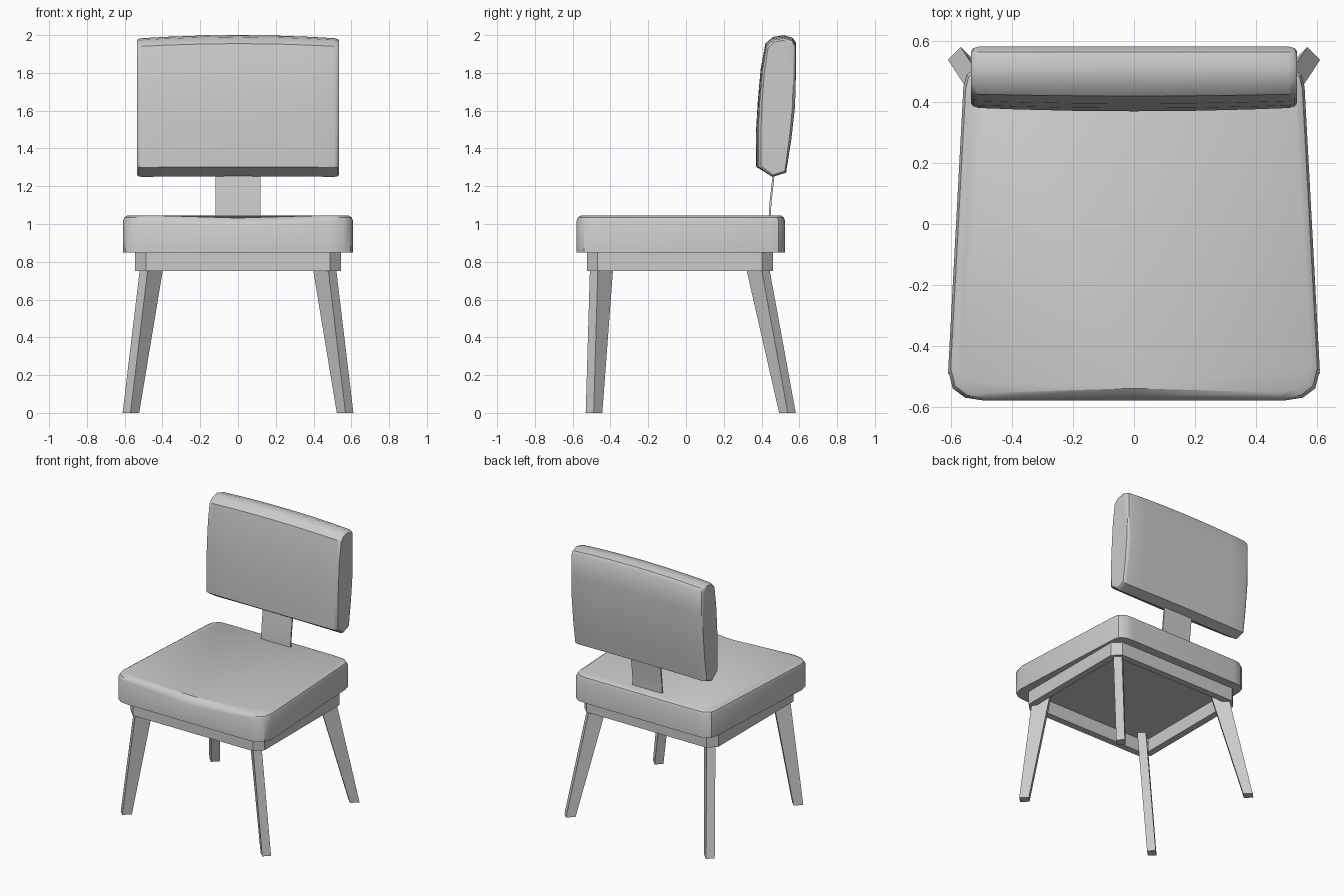
import bpy
import math

cube = bpy.data.objects.get("Cube")
if cube:
    bpy.data.objects.remove(cube, do_unlink=True)

grey = bpy.data.materials.new("plain_grey")
grey.use_nodes = True
colour = (0.6, 0.6, 0.6, 1)
grey.diffuse_color = colour
grey.node_tree.nodes["Principled BSDF"].inputs["Base Color"].default_value = colour


def make(name, verts, faces, smooth=None):
    """Mesh object with consistent outward normals."""
    mesh = bpy.data.meshes.new(name)
    mesh.from_pydata(verts, [], faces)
    mesh.materials.append(grey)
    obj = bpy.data.objects.new(name, mesh)
    bpy.context.collection.objects.link(obj)
    bpy.ops.object.select_all(action="DESELECT")
    obj.select_set(True)
    bpy.context.view_layer.objects.active = obj
    bpy.ops.object.mode_set(mode="EDIT")
    bpy.ops.mesh.select_all(action="SELECT")
    bpy.ops.mesh.normals_make_consistent(inside=False)
    bpy.ops.object.mode_set(mode="OBJECT")
    if smooth:
        bpy.ops.object.shade_smooth_by_angle(angle=math.radians(smooth))
    return obj


def loft(name, rings, closed=False, smooth=None):
    """Bridge equal rings; cap the ends, or join last to first when closed."""
    n, count = len(rings[0]), len(rings)
    verts = [p for ring in rings for p in ring]
    faces = []
    for r in range(count if closed else count - 1):
        a, b = r * n, (r + 1) % count * n
        for i in range(n):
            j = (i + 1) % n
            faces.append((a + i, a + j, b + j, b + i))
    if not closed:
        faces += [tuple(range(n)), tuple(range((count - 1) * n, count * n))]
    return make(name, verts, faces, smooth)


# Seat cushion: tapered outline, rounded corners, drooping front lip
half = [(0.49, -0.58), (0.555, -0.57), (0.595, -0.54), (0.61, -0.48),
        (0.56, 0.45), (0.55, 0.49), (0.51, 0.52), (0.45, 0.525)]
outline = [(0, -0.58)] + half + [(-x, y) for x, y in reversed(half)]


def seat_ring(z, inset, lip_z, lip_inset):
    ring = []
    for i, (x, y) in enumerate(outline):
        d = lip_inset if i == 0 else inset
        ring.append((x * (1 - d / 0.6), y * (1 - d / 0.57), lip_z if i == 0 else z))
    return ring


loft("seat_cushion", [seat_ring(0.85, 0, 0.85, 0), seat_ring(1.015, 0, 0.98, 0),
                      seat_ring(1.035, 0.008, 1.01, 0.015),
                      seat_ring(1.046, 0.026, 1.032, 0.04)], smooth=35)

# Apron: rectangular frame with cut corners
def apron_ring(x, y0, y1, c, z):
    return [(x, y0 + c, z), (x, y1 - c, z), (x - c, y1, z), (c - x, y1, z),
            (-x, y1 - c, z), (-x, y0 + c, z), (c - x, y0, z), (x - c, y0, z)]


outer = (0.545, -0.525, 0.46, 0.057)
inner = (0.495, -0.475, 0.41, 0.04)
loft("apron", [apron_ring(*outer, 0.75), apron_ring(*outer, 0.855),
               apron_ring(*inner, 0.855), apron_ring(*inner, 0.75)], closed=True)


# Legs: square bars turned to the corners, splayed and tapering downwards
def leg_ring(x, y, sx, sy, depth, z):
    w = 0.021
    square = [(w, -w), (-w, w), (-w - depth, w - depth), (w - depth, -w - depth)]
    return [(sx * (x + dx), sy * (y + dy), z) for dx, dy in square]


for side, sx in (("left", 1), ("right", -1)):
    for end, sy, foot_y, top_y in (("front", -1, 0.51, 0.488), ("back", 1, 0.56, 0.423)):
        slope = (foot_y - top_y) / 0.75
        loft(f"{end}_{side}_leg", [
            leg_ring(0.59, foot_y, sx, sy, 0.046, 0),
            leg_ring(0.50, top_y, sx, sy, 0.08, 0.75),
            leg_ring(0.488, top_y - 0.1 * slope, sx, sy, 0.085, 0.85)])

# Back support: thin bent strip
path = [(0.437, 0.95), (0.438, 1.04), (0.443, 1.12), (0.452, 1.2), (0.464, 1.3)]
loft("back_support", [[(-0.12, y, z), (0.12, y, z), (0.12, y + 0.01, z),
                       (-0.12, y + 0.01, z)] for y, z in path], smooth=30)

# Backrest cushion: padded profile swept across, crowned in the middle
profile = [(0.455, 1.253), (0.53, 1.275), (0.558, 1.45), (0.577, 1.62), (0.582, 1.8),
           (0.582, 1.96), (0.565, 1.985), (0.52, 2.0), (0.46, 1.99), (0.42, 1.955),
           (0.395, 1.82), (0.38, 1.65), (0.37, 1.48), (0.371, 1.303)]


def back_ring(x, inset):
    bulge = (x / 0.535) ** 2
    ring = []
    for y, z in profile:
        front = max(0, 0.48 - y) / 0.11
        top = max(0, z - 1.63) / 0.37
        y += 0.012 * bulge * front
        z -= 0.018 * bulge * top + 0.004 * bulge * (z < 1.4)
        ring.append((x, y + (0.48 - y) * inset * 5, z + (1.63 - z) * inset))
    return ring


stations = [(0.535, 0.028), (0.528, 0.01), (0.51, 0), (0.38, 0), (0.2, 0)]
sections = [(-x, i) for x, i in stations] + [(0, 0)] + stations[::-1]
loft("backrest_cushion", [back_ring(x, i) for x, i in sections], smooth=35)
